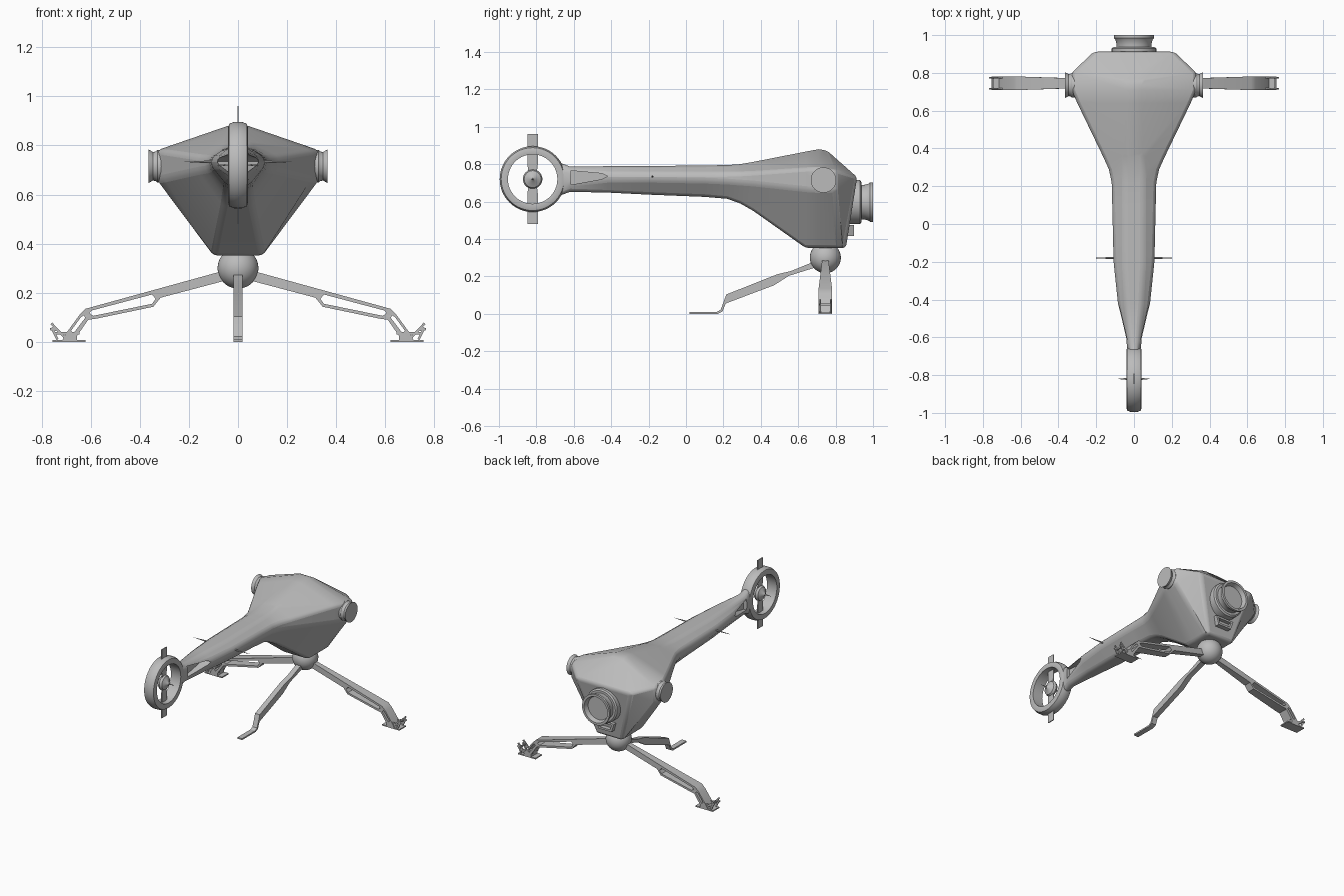
import bpy, bmesh, math
from mathutils import Vector, Matrix

cube = bpy.data.objects.get("Cube")
if cube:
    bpy.data.objects.remove(cube, do_unlink=True)

GREY = (0.5, 0.5, 0.5, 1)
mat = bpy.data.materials.new("plain grey")
mat.use_nodes = True
mat.diffuse_color = GREY
mat.node_tree.nodes["Principled BSDF"].inputs["Base Color"].default_value = GREY

# Frames map local (u, v, depth) to model axes
XZ = Matrix(((1, 0, 0), (0, 0, 1), (0, 1, 0))).to_4x4()
YZ = Matrix(((0, 0, 1), (1, 0, 0), (0, 1, 0))).to_4x4()
ALONG = {"x": YZ, "y": XZ, "z": Matrix.Identity(4)}


def finish(name, bm, smooth=30):
    bmesh.ops.remove_doubles(bm, verts=bm.verts, dist=0.0003)
    bmesh.ops.recalc_face_normals(bm, faces=bm.faces)
    mesh = bpy.data.meshes.new(name)
    bm.to_mesh(mesh)
    bm.free()
    mesh.materials.append(mat)
    ob = bpy.data.objects.new(name, mesh)
    bpy.context.collection.objects.link(ob)
    shade(ob, smooth)
    return ob


def shade(ob, angle):
    bpy.ops.object.select_all(action="DESELECT")
    ob.select_set(True)
    bpy.context.view_layer.objects.active = ob
    bpy.ops.object.shade_smooth_by_angle(angle=math.radians(angle))


def plate(name, loops, frame, half, centre=(0, 0, 0), width=None, mirror=False):
    """Outline with optional holes, extruded both ways."""
    cu = bpy.data.curves.new(name, "CURVE")
    cu.dimensions, cu.fill_mode, cu.extrude = "2D", "BOTH", half
    for loop in loops:
        sp = cu.splines.new("POLY")
        sp.points.add(len(loop) - 1)
        sp.use_cyclic_u = True
        for p, (u, v) in zip(sp.points, loop):
            p.co = (u, v, 0, 1)
    tmp = bpy.data.objects.new("outline", cu)
    bpy.context.collection.objects.link(tmp)
    dg = bpy.context.evaluated_depsgraph_get()
    mesh = bpy.data.meshes.new_from_object(tmp.evaluated_get(dg))
    bpy.data.objects.remove(tmp, do_unlink=True)
    bm = bmesh.new()
    bm.from_mesh(mesh)
    for v in bm.verts:
        if width:
            v.co.z *= width(v.co.x)
        v.co = frame @ v.co + Vector(centre)
        if mirror:
            v.co.x = -v.co.x
    return finish(name, bm)


def lathe(name, profile, axis, centre, flip=1, steps=48):
    """Profile of (radius, distance) turned about an axis."""
    bm = bmesh.new()
    vs = [bm.verts.new((r, 0, t * flip)) for r, t in profile]
    es = [bm.edges.new(pair) for pair in zip(vs, vs[1:])]
    bmesh.ops.spin(bm, geom=vs + es, cent=(0, 0, 0), axis=(0, 0, 1),
                   angle=math.tau, steps=steps)
    for v in bm.verts:
        v.co = ALONG[axis] @ v.co + Vector(centre)
    return finish(name, bm)


def beam(name, a, b, w, d):
    """Square bar between two points."""
    a, b = Vector(a), Vector(b)
    bm = bmesh.new()
    bmesh.ops.create_cube(bm, size=1)
    turn = (b - a).to_track_quat("Z", "Y").to_matrix().to_4x4()
    place = Matrix.Translation((a + b) / 2) @ turn
    bmesh.ops.transform(bm, verts=bm.verts,
                        matrix=place @ Matrix.Diagonal((w, d, (b - a).length, 1)))
    return finish(name, bm)


# Body: eight-sided sections from tail to cabin
# y, half width, ridge half width, bottom half width, ridge z, upper side z, lower side z, bottom z
SECTIONS = [
    (-.68, .034, .02, .02, .81, .76, .68, .63),
    (-.62, .040, .025, .025, .787, .755, .695, .652),
    (-.42, .085, .04, .035, .789, .75, .715, .648),
    (-.20, .108, .05, .045, .79, .75, .715, .637),
    (.10, .115, .05, .05, .793, .75, .71, .625),
    (.22, .118, .05, .05, .795, .75, .705, .615),
    (.29, .133, .05, .055, .80, .752, .70, .59),
    (.36, .165, .048, .06, .812, .756, .695, .55),
    (.64, .30, .04, .10, .867, .777, .665, .352),
    (.71, .33, .04, .10, .88, .78, .66, .352),
]
rings = [[(t, y, zt), (w, y, zu), (w, y, zl), (b, y, zb)]
         for y, w, t, b, zt, zu, zl, zb in SECTIONS]
rings.append([(.04, .755, .872), (.33, .80, .765), (.33, .80, .66), (.10, .82, .352)])
corner = (.21, .915, .73)
rings.append([corner, corner, corner, (.10, .855, .352)])
bm = bmesh.new()
loops = []
for half in rings:
    full = half + [(-x, y, z) for x, y, z in reversed(half)]
    loops.append([bm.verts.new(p) for p in full])
for a, b in zip(loops, loops[1:]):
    for i in range(8):
        j = (i + 1) % 8
        bm.faces.new((a[i], a[j], b[j], b[i]))
bm.faces.new(loops[0])
bm.faces.new(loops[-1])
body = finish("body", bm)
bev = body.modifiers.new("rounded edges", "BEVEL")
bev.width, bev.segments = 0.02, 3
bev.limit_method, bev.angle_limit = "ANGLE", math.radians(22)

# Tail pockets cut into both flanks
pocket = [(-.42, .735), (-.45, .75), (-.615, .765), (-.615, .69), (-.45, .72)]
for side in (-1, 1):
    cutter = plate("pocket_cutter", [pocket], YZ, .1, (side * .117, 0, 0))
    cutter.hide_render = True
    cut = body.modifiers.new("pocket", "BOOLEAN")
    cut.object, cut.operation, cut.solver = cutter, "DIFFERENCE", "EXACT"
shade(body, 30)
bpy.ops.object.convert(target="MESH")
shade(body, 35)
for ob in [o for o in bpy.data.objects if o.name.startswith("pocket_cutter")]:
    bpy.data.objects.remove(ob, do_unlink=True)

# Tail rotor: duct, fin, hub and spindle
TAIL = (0, -.82, .72)
duct = [(.132, -.038), (.15, -.041), (.168, -.036), (.176, -.015), (.176, .015),
        (.168, .036), (.15, .041), (.132, .038), (.132, -.038)]
lathe("tail_duct", duct, "x", TAIL, steps=64)
lathe("tail_hub", [(0, -.09), (.005, -.04), (.018, -.028), (.045, -.015), (.052, 0),
                   (.045, .015), (.018, .028), (.005, .04), (0, .09)], "x", TAIL)
fin = [(-.028, -.24), (.028, -.24), (.028, -.08), (.018, 0),
       (.028, .08), (.028, .24), (-.028, .24), (-.028, .08), (-.018, 0), (-.028, -.08)]
plate("tail_fin", [fin], YZ, .003, TAIL)

# Rear nozzle with a recessed disc, and the vent under it
NOZZLE = (0, 0, .597)
lathe("nozzle_flange", [(0, .86), (.118, .86), (.118, .93), (.108, .937), (0, .937)], "y", NOZZLE)
lathe("nozzle", [(0, .92), (.092, .92), (.092, .95), (.098, .975), (.106, .985), (.106, 1),
                 (.09, 1), (.08, .97), (0, .97)], "y", NOZZLE)
vent = [[(-.07, .475), (.07, .475), (.05, .415), (-.05, .415)],
        [(-.052, .462), (.052, .462), (.038, .428), (-.038, .428)]]
plate("rear_vent", vent, XZ, .025, (0, .873, 0))

# Ball joint
lathe("ball_joint", [(.083 * math.sin(math.pi * i / 24), -.083 * math.cos(math.pi * i / 24))
                     for i in range(25)], "z", (0, .745, .30))

# Side legs: one outline with two windows
outline = [(.05, .292), (.62, .135), (.645, .11), (.70, .035), (.715, .008), (.655, .008),
           (.655, .025), (.61, .09), (.575, .095), (.345, .143), (.315, .18), (.05, .25)]
window_long = [(.35, .193), (.595, .128), (.605, .118), (.59, .106), (.35, .155), (.335, .175)]
window_short = [(.628, .108), (.64, .10), (.68, .045), (.67, .035), (.622, .098)]
leg_width = lambda x: 0.55 if x < .1 else min(1.2, 0.55 + x * 1.05)

for side, label in ((1, "left"), (-1, "right")):
    flip = side < 0
    plate(label + "_leg", [outline, window_long, window_short], XZ, .03, (0, .745, 0),
          leg_width, flip)
    plate(label + "_foot", [[(.62, 0), (.755, 0), (.755, .008), (.62, .008)]], XZ, .036,
          (0, .745, 0), None, flip)
    # Foot clamps on both edges
    for edge in (-.028, .028):
        y = .745 + edge
        for i, (a, b) in enumerate([((.645, .035), (.745, .035)), ((.70, .012), (.76, .075)),
                                    ((.735, .01), (.755, .05)), ((.745, .058), (.765, .05))]):
            beam(f"{label}_clamp_{i}", (side * a[0], y, a[1]), (side * b[0], y, b[1]), .008, .01)
    beam(label + "_clamp_bar", (side * .745, .71, .05), (side * .745, .78, .05), .01, .01)

    # Side pods and tail antennas
    lathe(label + "_pod", [(0, -.03), (.066, -.03), (.066, 0), (.06, .008), (.058, .018),
                           (.066, .032), (.068, .037), (0, .037)],
          "x", (side * .328, .735, .715), side)
    lathe(label + "_antenna", [(0, 0), (.006, .09), (.005, .13), (0, .227)],
          "x", (0, -.18, .733), side, 8)

# Front leg with a flat toe
front = [(.70, .285), (.56, .228), (.49, .212), (.215, .103), (.20, .06), (.185, .022),
         (.165, .01), (.02, .01), (.02, 0), (.17, 0), (.195, .012), (.212, .055),
         (.47, .152), (.55, .203), (.70, .25)]
plate("front_leg", [front], YZ, .018)
